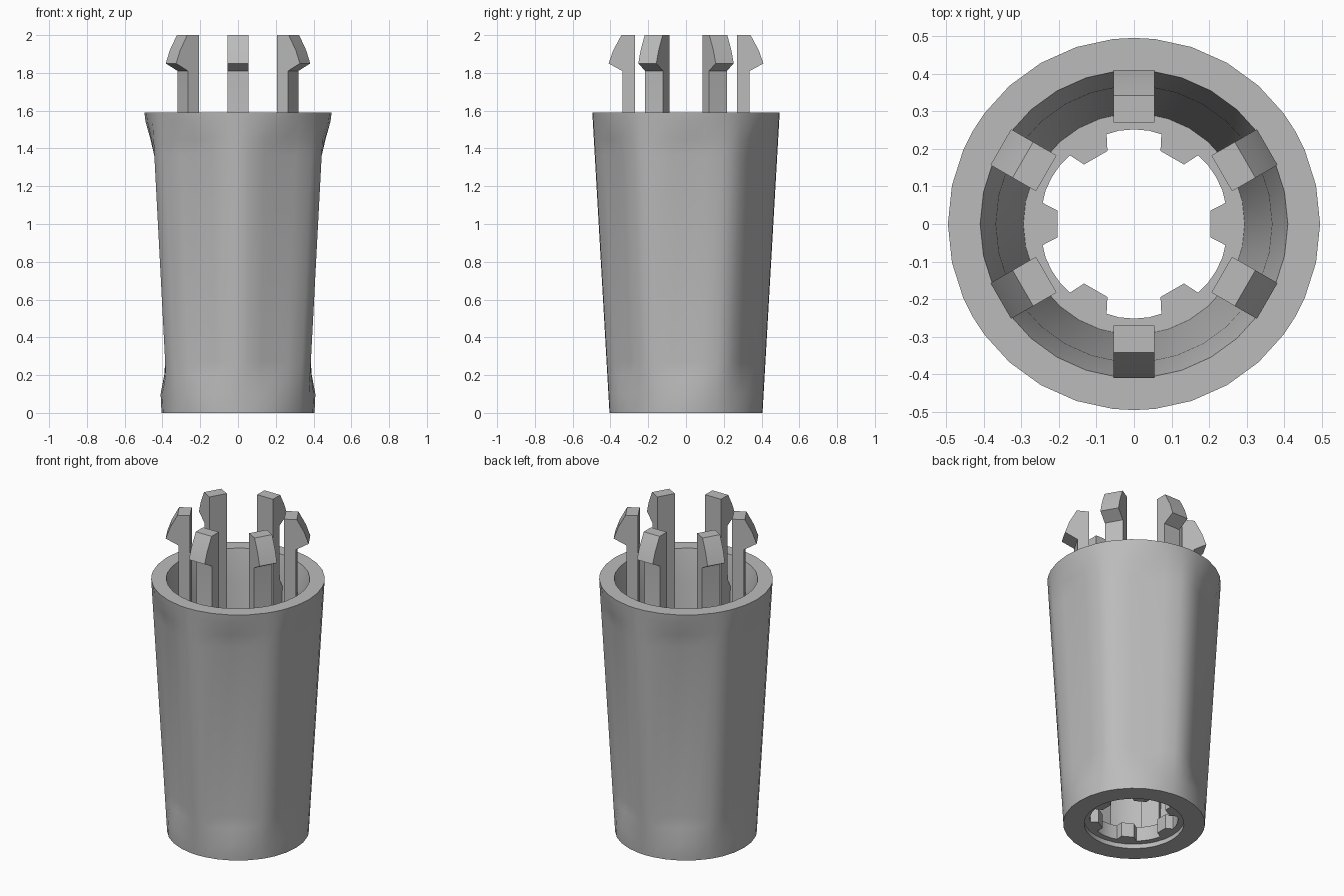
import bpy, bmesh
from math import sin, cos, radians
from mathutils import Matrix

cube = bpy.data.objects.get("Cube")
if cube:
    bpy.data.objects.remove(cube)

grey = bpy.data.materials.new("mid_grey")
grey.use_nodes = True
colour = (0.5, 0.5, 0.5, 1)
grey.diffuse_color = colour
grey.node_tree.nodes["Principled BSDF"].inputs["Base Color"].default_value = colour


def finish(name, bm):
    bmesh.ops.recalc_face_normals(bm, faces=bm.faces)
    mesh = bpy.data.meshes.new(name)
    bm.to_mesh(mesh)
    bm.free()
    mesh.materials.append(grey)
    mesh.shade_smooth()
    mesh.set_sharp_from_angle(angle=radians(30))
    obj = bpy.data.objects.new(name, mesh)
    bpy.context.collection.objects.link(obj)
    return obj


def closed_loft(name, rings):
    """Join rings of (angle, radius, z) points into a closed tube wall."""
    bm = bmesh.new()
    loops = [[bm.verts.new((r * cos(radians(a)), r * sin(radians(a)), z))
              for a, r, z in ring] for ring in rings]
    for i, low in enumerate(loops):
        high = loops[(i + 1) % len(loops)]
        for j in range(len(low)):
            k = (j + 1) % len(low)
            bm.faces.new((low[j], low[k], high[k], high[j]))
    return finish(name, bm)


# Tapered sleeve: six shallow flats fade into round ends
HEIGHT = 1.59
CORNER = 23.5
steps = [-CORNER, -12, 0, 12, CORNER, 30]


def outer_ring(z, flatness):
    radius = 0.405 + 0.091 * z / HEIGHT
    ring = []
    for sector in range(6):
        for a in steps:
            chord = cos(radians(CORNER)) / cos(radians(a)) if abs(a) <= CORNER else 1
            ring.append((60 * sector + a, radius * (1 + flatness * (chord - 1)), z))
    return ring


def round_ring(z, radius):
    return [(60 * s + a, radius, z) for s in range(6) for a in steps]


outside = [(0, 0), (0.1, 0.03), (0.2, 0.75), (0.27, 1),
           (1.36, 1), (1.45, 0.6), (1.54, 0.1), (HEIGHT, 0)]
inside = [(HEIGHT, 0.41), (1.4, 0.368), (0.12, 0.295), (0, 0.285)]
closed_loft("sleeve", [outer_ring(z, f) for z, f in outside]
            + [round_ring(z, r) for z, r in inside])

# Toothed collar inside the lower opening
tooth = [(-13, 0.25), (-10, 0.207), (10, 0.207), (13, 0.25),
         (21, 0.252), (30, 0.252), (39, 0.252)]


def collar_ring(z, radius=None):
    return [(60 * s + a, radius or r, z) for s in range(6) for a, r in tooth]


closed_loft("toothed_collar", [collar_ring(0.03, 0.31), collar_ring(0.03),
                               collar_ring(0.12), collar_ring(0.12, 0.31)])

# Hooked prongs rising from ribs on the inner wall
HALF_WIDTH = 0.055
prong = [(0.27, 0.1), (0.31, 0.1), (0.378, 1.4), (0.355, 1.43), (0.342, 1.46),
         (0.337, 1.5), (0.337, 1.81), (0.41, 1.85), (0.385, 1.92),
         (0.342, 2.0), (0.27, 2.0)]
for n in range(6):
    bm = bmesh.new()
    face = bm.faces.new([bm.verts.new((r, -HALF_WIDTH, z)) for r, z in prong])
    grown = bmesh.ops.extrude_face_region(bm, geom=[face])["geom"]
    bmesh.ops.translate(bm, vec=(0, 2 * HALF_WIDTH, 0),
                        verts=[v for v in grown if isinstance(v, bmesh.types.BMVert)])
    bmesh.ops.rotate(bm, verts=bm.verts, cent=(0, 0, 0),
                     matrix=Matrix.Rotation(radians(30 + 60 * n), 3, "Z"))
    finish(f"hooked_prong_{n + 1}", bm)
